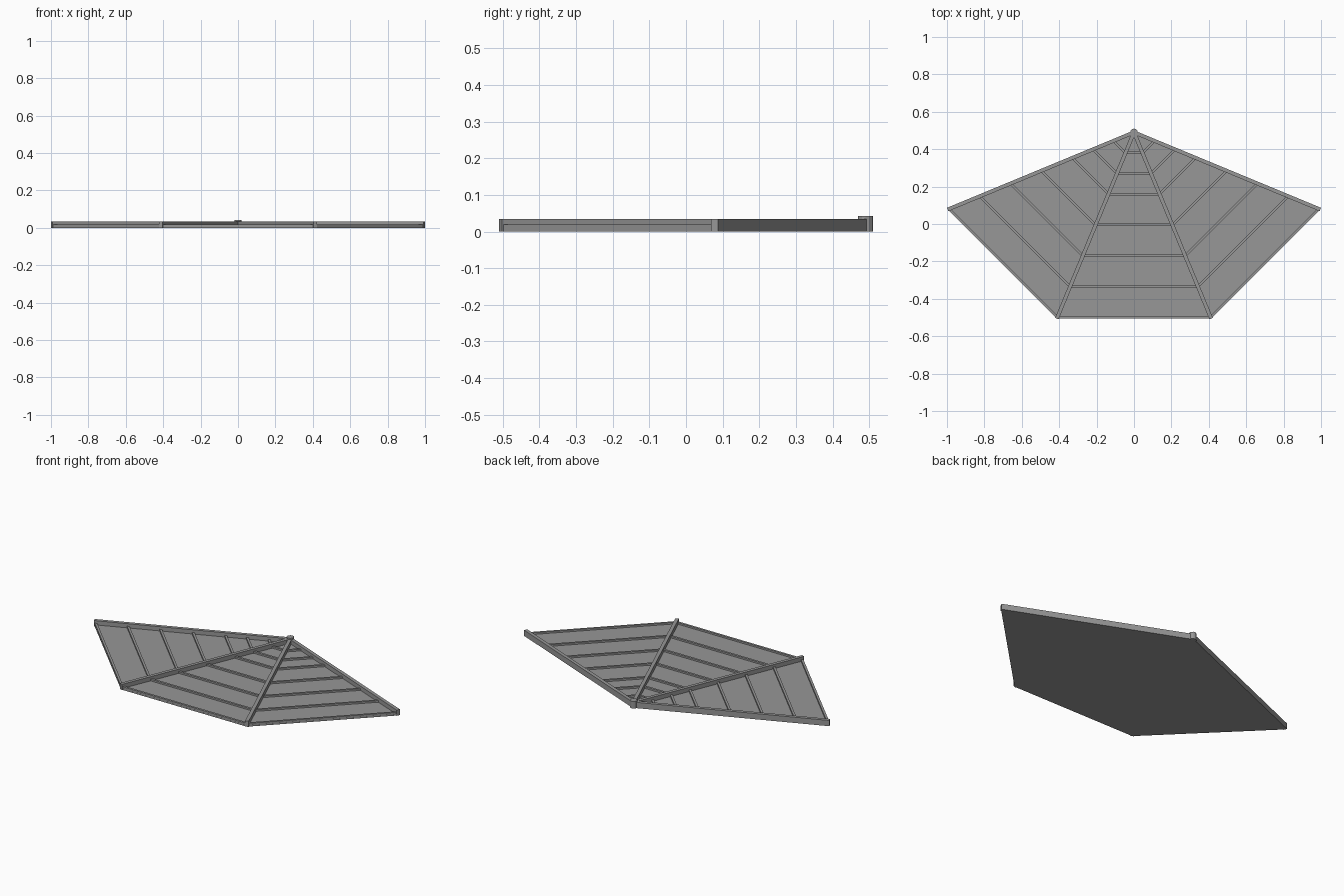
import bpy, bmesh, math
from mathutils import Matrix, Vector

if "Cube" in bpy.data.objects:
    bpy.data.objects.remove(bpy.data.objects["Cube"])

APEX = Vector((0, 0.49, 0))
RADIUS = 1.078
HALF = math.radians(22.5)

grey = bpy.data.materials.new("grey")
grey.diffuse_color = (0.31, 0.31, 0.31, 1)
grey.use_nodes = True
grey.node_tree.nodes["Principled BSDF"].inputs["Base Color"].default_value = grey.diffuse_color


def finish(name, bm):
    bmesh.ops.recalc_face_normals(bm, faces=bm.faces)
    mesh = bpy.data.meshes.new(name)
    bm.to_mesh(mesh)
    bm.free()
    mesh.materials.append(grey)
    obj = bpy.data.objects.new(name, mesh)
    bpy.context.collection.objects.link(obj)
    return obj


def prism(name, points, height):
    """Flat outline extruded up from the ground."""
    bm = bmesh.new()
    face = bm.faces.new([bm.verts.new((x, y, 0)) for x, y in points])
    top = bmesh.ops.extrude_face_region(bm, geom=[face])["geom"]
    bmesh.ops.translate(bm, vec=(0, 0, height),
                        verts=[v for v in top if isinstance(v, bmesh.types.BMVert)])
    return finish(name, bm)


def polar(angle, dist, side=0.0):
    """Point at a distance from the apex, shifted sideways."""
    c, s = math.cos(angle), math.sin(angle)
    return (APEX.x + c * dist - s * side, APEX.y + s * dist + c * side)


beam_angles = [math.radians(a) for a in (-22.5, -67.5, -112.5, -157.5)]
panel_angles = [math.radians(a) for a in (-45, -90, -135)]

# Base panel: three sectors fanning out from the apex
prism("base_panel", [polar(0, 0)] + [polar(a, RADIUS) for a in beam_angles], 0.009)

# Radial beams
for a in beam_angles:
    w = 0.01
    prism("radial_beam", [polar(a, 0, -w), polar(a, RADIUS, -w),
                          polar(a, RADIUS, w), polar(a, 0, w)], 0.034)

# Cross battens, mitred along the beams
for a in panel_angles:
    for d in (0.11, 0.22, 0.33, 0.495, 0.66, 0.825, 0.989):
        near, far = d - 0.0065, d + 0.0065
        t = math.tan(HALF)
        prism("cross_batten", [polar(a, near, -near * t), polar(a, far, -far * t),
                               polar(a, far, far * t), polar(a, near, near * t)], 0.019)

# Round post at the apex
bm = bmesh.new()
bmesh.ops.create_cone(bm, cap_ends=True, segments=12, radius1=0.02, radius2=0.02, depth=0.042,
                      matrix=Matrix.Translation(APEX + Vector((0, 0, 0.021))))
finish("apex_post", bm)
